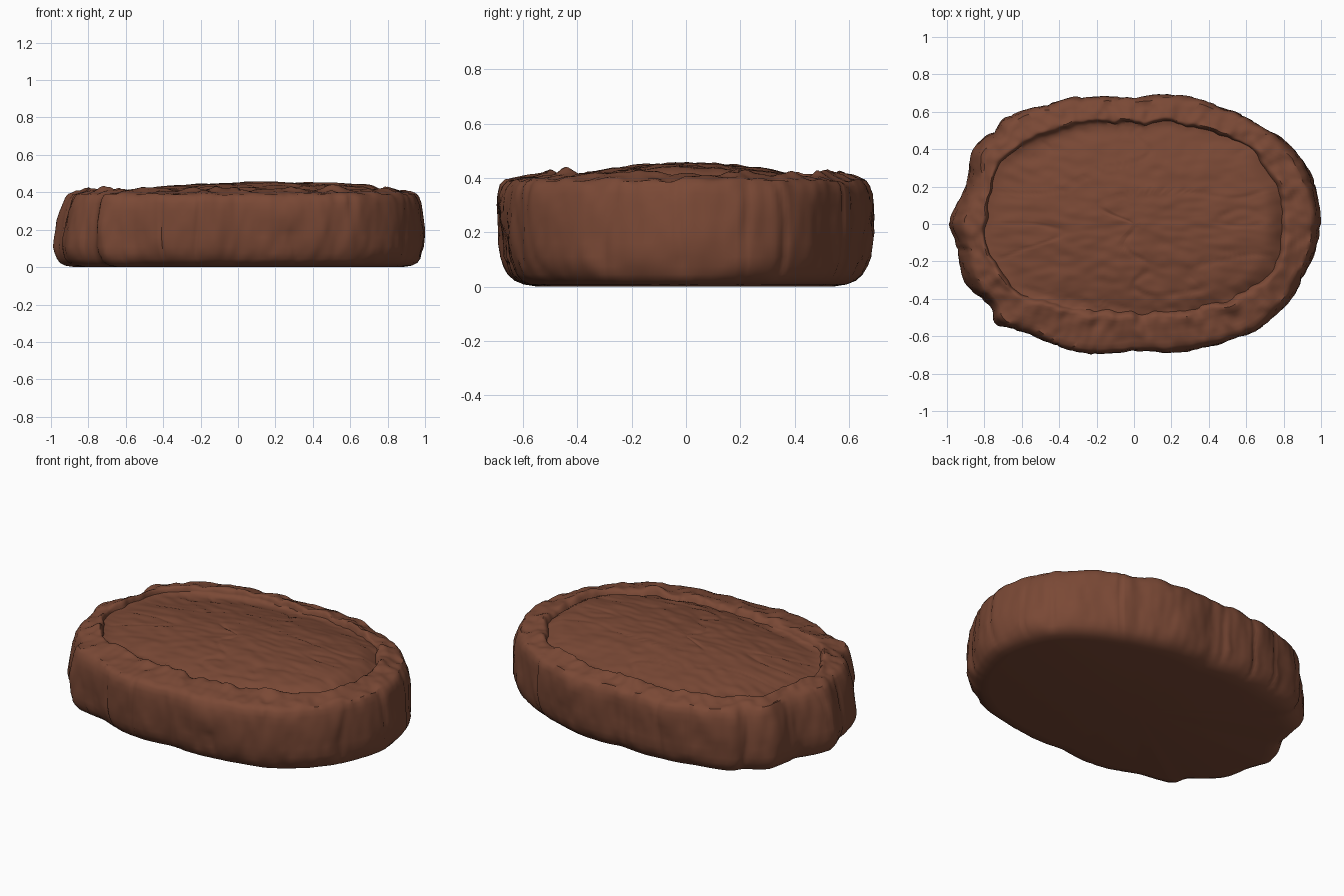
import bpy, bmesh, math
from mathutils import Vector, noise

if "Cube" in bpy.data.objects:
    bpy.data.objects.remove(bpy.data.objects["Cube"])

SEG = 400

# Outline of the slab seen from above, counter-clockwise
OUTLINE = [(1, 0), (.97, .2), (.91, .34), (.8, .45), (.66, .54), (.5, .61), (.3, .675), (0, .675),
           (-.25, .68), (-.5, .63), (-.73, .56), (-.74, .505), (-.87, .42), (-.89, .3), (-.9, .2),
           (-.95, .12), (-1, 0), (-.95, -.12), (-.925, -.28), (-.86, -.37), (-.765, -.45), (-.755, -.545),
           (-.55, -.59), (-.4, -.66), (0, -.675), (.25, -.675), (.5, -.625), (.62, -.59), (.8, -.45), (.93, -.25)]
POLAR = [(math.atan2(y, x) % math.tau, math.hypot(x, y)) for x, y in OUTLINE]
POLAR.append((math.tau, POLAR[0][1]))


def outer_radius(a):
    for (a0, r0), (a1, r1) in zip(POLAR, POLAR[1:]):
        if a0 <= a <= a1:
            t = (a - a0) / (a1 - a0)
            return 1 / ((1 - t) / r0 + t / r1)
    return POLAR[0][1]


SMOOTH = [sum(outer_radius((math.tau * (i + k) / SEG) % math.tau) for k in (-2, -1, 0, 1, 2)) / 5
          for i in range(SEG)]


def n(x, y, z, f):
    return noise.noise(Vector((x * f, y * f, z * f)))


def inner_radius(i, a):
    # squarish oval where the rim meets the filling
    c, s = abs(math.cos(a)), math.sin(a)
    b = .54 if s > 0 else .47
    r = ((c / .79) ** 2.6 + (abs(s) / b) ** 2.6) ** (-1 / 2.6)
    r += .03 * n(math.cos(a), s, 7, 5) + .012 * n(math.cos(a), s, 2, 13)
    return min(r, rim_radius(i, a) - .05)


def left_lean(a):
    return max(0, -math.cos(a) - .6) * .11


def rim_radius(i, a):
    return SMOOTH[i] - .055 - left_lean(a)


def dome(x, y):
    return .455 - .05 * ((x - .2) / .85) ** 2 - .08 * (y / .55) ** 2


# Side profile: (inset at the ends, inset along front and back, height)
SIDE = [(.12, .15, 0), (.07, .10, .008), (.04, .065, .022), (.02, .04, .045), (.008, .024, .075),
        (0, .013, .11), (0, .008, .16), (.002, .004, .2), (.006, 0, .25), (.012, 0, .3),
        (.02, .003, .34), (.03, .012, .37), (.042, .028, .388)]
# Rim profile: (fraction of rim left, height)
RIM = [(1, .394), (.85, .399), (.7, .403), (.55, .407), (.42, .412), (.3, .416), (.2, .418), (.12, .414),
       (.06, .405), (.02, .396), (0, .39)]
DOME_RINGS = 36

bm = bmesh.new()
rings = []


def add_ring(func, *args):
    rings.append([bm.verts.new(func(i, math.tau * i / SEG, *args)) for i in range(SEG)])


def side_point(i, a, end, flank, z):
    c, s = math.cos(a), math.sin(a)
    r = SMOOTH[i]
    w = min(1, abs(s * r) / .62) ** 2
    r -= end * (1 - w) + flank * w
    x, y = c * r, s * r
    k = min(1, z / .06)
    bump = .012 * n(x, y, z * .8, 8) + .007 * n(x + 5, y, z, 20)
    crack = max(0, .08 - abs(n(x, y, z * .15, 4))) * -.1
    r += (bump + crack) * k - left_lean(a) * max(0, z - .1) / .3
    dz = .012 * n(x, y, 3, 9) * max(0, (z - .3) / .09)
    return (c * r, s * r, z + dz)


def rim_point(i, a, f, z):
    c, s = math.cos(a), math.sin(a)
    ro, ri = rim_radius(i, a), inner_radius(i, a)
    r = ri + (ro - ri) * f
    x, y = c * r, s * r
    rough = .014 * n(x, y, 1, 8) + .012 * n(x, y, 4, 19)
    crest = max(0, 1 - abs(f - .2) / .4) * .02 * n(c, s, 11, 6)
    return (x, y, z + (rough + crest) * min(1, .3 + f * 5))


def dome_point(i, a, t):
    r = inner_radius(i, a) * t
    x, y = math.cos(a) * r, math.sin(a) * r
    edge = max(0, (t - .88) / .12) ** 2
    z = dome(x, y) + .007 * n(x, y * 1.6, 0, 5) + .005 * n(x, y * 2, 5, 12)
    # shallow streaks across the filling
    z -= max(0, .06 - abs(n(x * .5, y * 2, 9, 3))) * .08
    return (x, y, z * (1 - edge) + .39 * edge)


for args in SIDE:
    add_ring(side_point, *args)
for args in RIM:
    add_ring(rim_point, *args)
for k in range(1, DOME_RINGS):
    add_ring(dome_point, 1 - k / DOME_RINGS)

for low, high in zip(rings, rings[1:]):
    for i in range(SEG):
        j = (i + 1) % SEG
        bm.faces.new((low[i], low[j], high[j], high[i]))

# Close the flat base and the middle of the top
base = bm.verts.new((0, 0, 0))
mid = bm.verts.new((0, 0, dome(0, 0)))
for i in range(SEG):
    j = (i + 1) % SEG
    bm.faces.new((rings[0][j], rings[0][i], base))
    bm.faces.new((rings[-1][i], rings[-1][j], mid))

mesh = bpy.data.meshes.new("baked_slab")
bm.to_mesh(mesh)
bm.free()
slab = bpy.data.objects.new("baked_slab", mesh)
bpy.context.collection.objects.link(slab)

# Single baked brown colour
brown = bpy.data.materials.new("baked brown")
brown.diffuse_color = (.195, .066, .036, 1)
brown.use_nodes = True
brown.node_tree.nodes["Principled BSDF"].inputs["Base Color"].default_value = brown.diffuse_color
mesh.materials.append(brown)

bpy.context.view_layer.objects.active = slab
slab.select_set(True)
bpy.ops.object.shade_smooth_by_angle(angle=math.radians(50))
